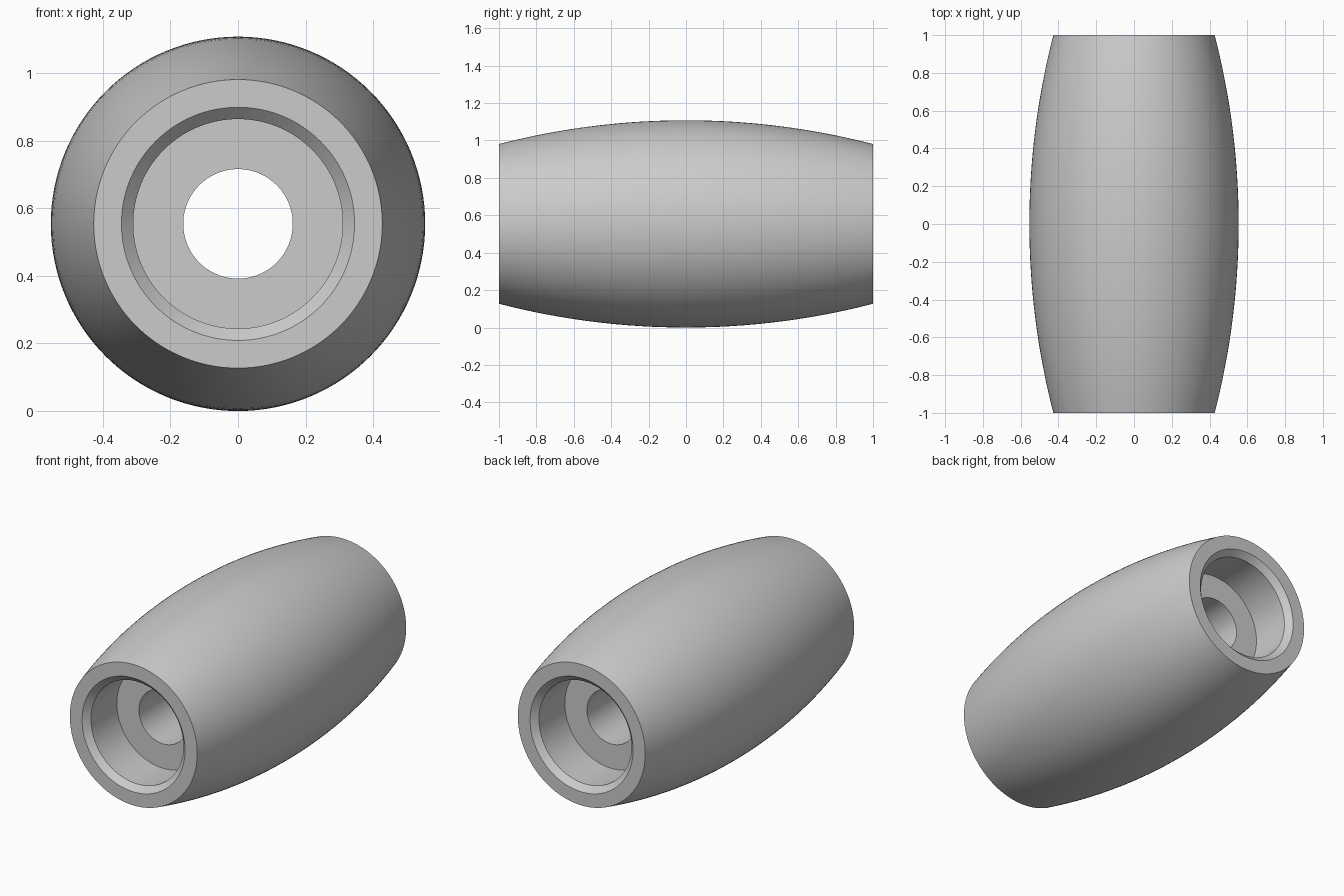
import bpy, bmesh, math
from mathutils import Matrix, Vector

cube = bpy.data.objects.get("Cube")
if cube:
    bpy.data.objects.remove(cube, do_unlink=True)

SEGMENTS = 128
MID_R, END_R = 0.554, 0.427      # outer radius at the middle and at the ends
POCKET_R, BORE_R = 0.31, 0.162
POCKET_DEPTH, CHAMFER = 0.283, 0.035

# Plain grey material
grey = bpy.data.materials.new("light grey")
grey.use_nodes = True
colour = (0.6, 0.6, 0.6, 1)
grey.diffuse_color = colour
grey.node_tree.nodes["Principled BSDF"].inputs["Base Color"].default_value = colour

# Bulged outer wall: a circular arc from front to back
bulge = MID_R - END_R
arc_r = (1 + bulge ** 2) / (2 * bulge)
outer = []
for i in range(33):
    y = -1 + i / 16
    outer.append((MID_R - arc_r + math.sqrt(arc_r ** 2 - y ** 2), y))

# Chamfered pocket with a flat floor, mirrored at the front end
pocket = [(POCKET_R + CHAMFER, 1), (POCKET_R, 1 - CHAMFER),
          (POCKET_R, 1 - POCKET_DEPTH), (BORE_R, 1 - POCKET_DEPTH)]
profile = outer + pocket + [(r, -y) for r, y in reversed(pocket)]

# Revolve the closed profile about the y axis
bm = bmesh.new()
verts = [bm.verts.new((r, y, 0)) for r, y in profile]
edges = [bm.edges.new((verts[i - 1], verts[i])) for i in range(len(verts))]
bmesh.ops.spin(bm, geom=verts + edges, cent=(0, 0, 0), axis=(0, 1, 0),
               angle=math.tau, steps=SEGMENTS, use_merge=True)
bmesh.ops.remove_doubles(bm, verts=bm.verts[:], dist=0.0001)
bmesh.ops.recalc_face_normals(bm, faces=bm.faces[:])
bm.transform(Matrix.Translation(Vector((0, 0, MID_R))))

mesh = bpy.data.meshes.new("barrel_sleeve")
bm.to_mesh(mesh)
bm.free()
mesh.materials.append(grey)
sleeve = bpy.data.objects.new("barrel_sleeve", mesh)
bpy.context.collection.objects.link(sleeve)

# Smooth round walls, crisp rims
bpy.ops.object.select_all(action="DESELECT")
sleeve.select_set(True)
bpy.context.view_layer.objects.active = sleeve
bpy.ops.object.shade_smooth_by_angle(angle=math.radians(30))
